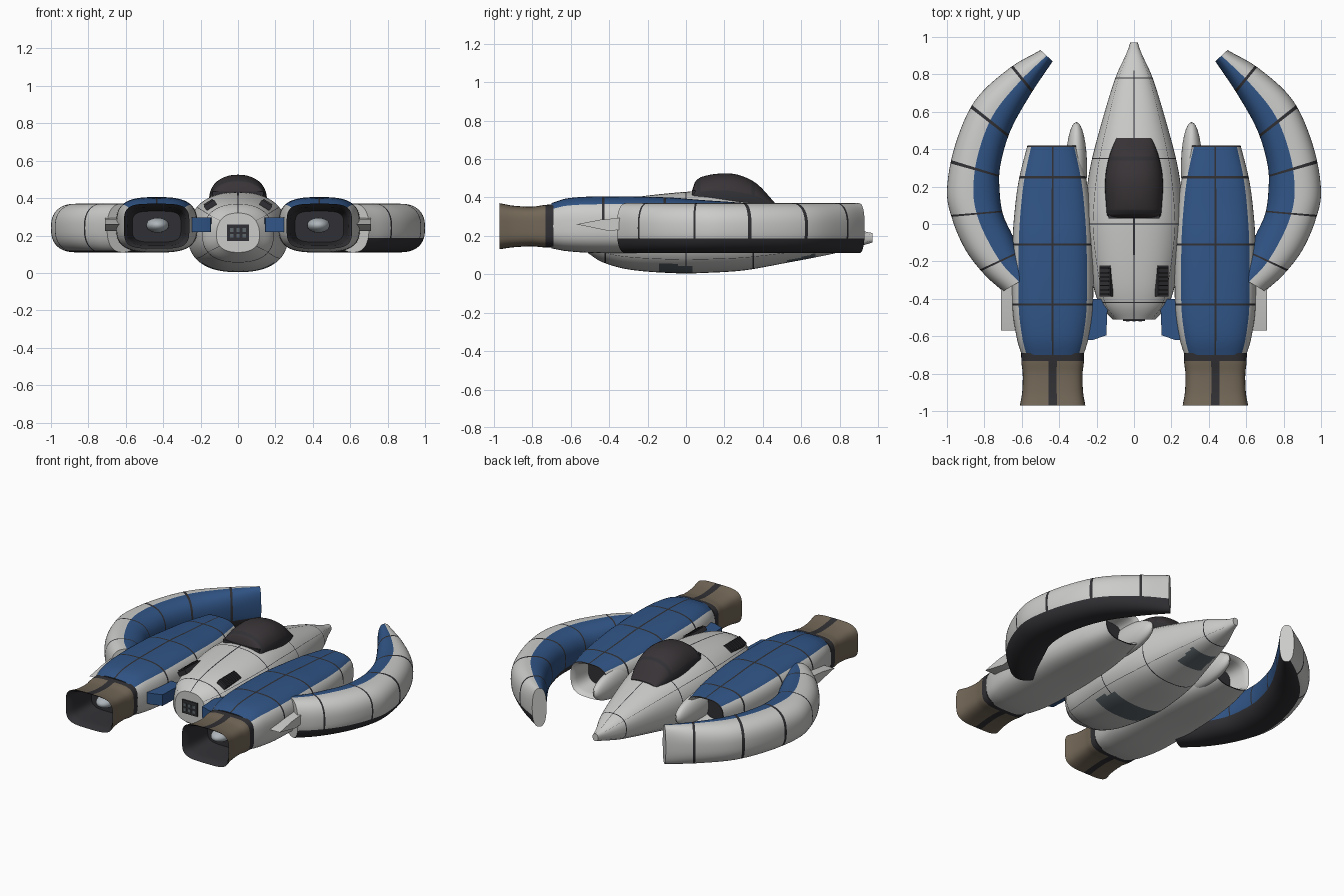
import bpy, bmesh, math
from mathutils import Matrix, Vector

old = bpy.data.objects.get("Cube")
if old:
    bpy.data.objects.remove(old)


def material(name, r, g, b):
    m = bpy.data.materials.new(name)
    m.use_nodes = True
    m.diffuse_color = (r, g, b, 1)
    m.node_tree.nodes["Principled BSDF"].inputs["Base Color"].default_value = (r, g, b, 1)
    return m


GREY = material("hull grey", 0.6, 0.6, 0.59)
BLUE = material("panel blue", 0.03, 0.09, 0.24)
DARK = material("dark trim", 0.03, 0.03, 0.035)
BROWN = material("nozzle brown", 0.17, 0.135, 0.095)
GLASS = material("canopy glass", 0.04, 0.034, 0.038)
SLATE = material("slate panel", 0.11, 0.135, 0.15)
STEEL = material("pale steel", 0.42, 0.46, 0.49)
MATS = [GREY, BLUE, DARK, BROWN, GLASS, SLATE, STEEL]


def finish(bm, name, mat=None):
    bmesh.ops.recalc_face_normals(bm, faces=bm.faces[:])
    me = bpy.data.meshes.new(name)
    bm.to_mesh(me)
    bm.free()
    for m in ([mat] if mat else MATS):
        me.materials.append(m)
    ob = bpy.data.objects.new(name, me)
    bpy.context.collection.objects.link(ob)
    bpy.ops.object.select_all(action="DESELECT")
    ob.select_set(True)
    bpy.context.view_layer.objects.active = ob
    bpy.ops.object.shade_smooth_by_angle(angle=math.radians(35))
    return ob


def sample(table, k):
    """Smooth interpolation of table rows keyed by their first value."""
    n = len(table)
    i = max(j for j in range(n - 1) if j == 0 or table[j][0] <= k + 1e-9)

    def slope(j, c):
        a, b = table[max(j - 1, 0)], table[min(j + 1, n - 1)]
        return (b[c] - a[c]) / (b[0] - a[0])
    p, q = table[i], table[i + 1]
    h = q[0] - p[0]
    t = (k - p[0]) / h
    return [(2*t**3 - 3*t*t + 1) * p[c] + (3*t*t - 2*t**3) * q[c]
            + h * ((t**3 - 2*t*t + t) * slope(i, c) + (t**3 - t*t) * slope(i + 1, c))
            for c in range(len(p))]


def keys(a, b, n, seams=(), w=0.0):
    """Even steps with a narrow pair of cuts around each seam."""
    base = [a + (b - a) * i / n for i in range(n + 1)]
    base = [k for k in base if all(abs(k - s) > w * 1.2 for s in seams)]
    return sorted(base + [s + d for s in seams for d in (-w, w)])


def near(k, seams, w):
    return any(abs(k - s) < w for s in seams)


def power(v, n):
    return math.copysign(abs(v) ** (2 / n), v)


def oval(side, cx, n):
    """Section placer for rows (y, half width, bottom, top, middle)."""
    def place(r, c, s):
        y, hw, zb, zt, zm = r
        z = zm + power(s, n) * ((zt - zm) if s > 0 else (zm - zb))
        return Vector((side * (cx + hw * power(c, n)), y, z))
    return place


def loft(name, table, ks, angles, place, rule, caps=(0, 0)):
    bm = bmesh.new()
    rings = [[bm.verts.new(place(sample(table, k), math.cos(a), math.sin(a)))
              for a in angles] for k in ks]
    m = len(angles)
    for i in range(len(ks) - 1):
        for j in range(m):
            j2 = (j + 1) % m
            f = bm.faces.new((rings[i][j], rings[i][j2], rings[i+1][j2], rings[i+1][j]))
            end = angles[j2] if j2 else angles[0] + 2 * math.pi
            f.material_index = rule((ks[i] + ks[i+1]) / 2, (angles[j] + end) / 2,
                                    f.calc_center_median())
    for ring, cap in zip((rings[0], rings[-1]), caps):
        if cap is not None:
            bm.faces.new(ring).material_index = cap
    return finish(bm, name)


def around(n, seams=(), w=0.0):
    return keys(0, 2 * math.pi, n, seams, w)[:-1]


def box(name, loc, size, mat, tilt=0.0):
    bm = bmesh.new()
    mtx = Matrix.Translation(loc) @ Matrix.Rotation(tilt, 4, "Y") @ Matrix.Diagonal((*size, 1))
    bmesh.ops.create_cube(bm, size=1, matrix=mtx)
    return finish(bm, name, mat)


def prism(name, pts, shift, mat):
    bm = bmesh.new()
    f = bm.faces.new([bm.verts.new(p) for p in pts])
    top = bmesh.ops.extrude_face_region(bm, geom=[f])["geom"]
    bmesh.ops.translate(bm, vec=shift, verts=[v for v in top if isinstance(v, bmesh.types.BMVert)])
    return finish(bm, name, mat)


def ball(name, loc, size, mat):
    bm = bmesh.new()
    mtx = Matrix.Translation(loc) @ Matrix.Diagonal((*size, 1))
    bmesh.ops.create_uvsphere(bm, u_segments=32, v_segments=20, radius=1, matrix=mtx)
    return finish(bm, name, mat)


# Central hull with seams and belly panels
hull = [(-.51, .115, .11, .32, .2), (-.44, .18, .065, .36, .2), (-.3, .225, .025, .395, .2),
        (-.05, .265, .005, .425, .2), (.1, .262, .007, .43, .2), (.3, .235, .02, .405, .2),
        (.5, .185, .055, .36, .2), (.78, .10, .11, .28, .195), (.92, .037, .15, .225, .19),
        (.97, .02, .165, .215, .19)]
ring_seams, line_seams = (-.42, 0, .35, .78), [math.radians(d) for d in (38, 90, 142, 215, 325)]


def hull_rule(k, a, p):
    if p.z < .12 and ((-.14 < k < .03 and abs(p.x) < .19) or (.52 < k < .67 and abs(p.x) < .09)):
        return 5
    return 2 if near(k, ring_seams, .003) or near(a, line_seams, .007) else 0


loft("hull", hull, keys(-.51, .97, 60, ring_seams, .003), around(64, line_seams, .007),
     oval(1, 0, 2.4), hull_rule)

# Canopy bubble with frame bars
canopy = [(.03, .14, .33, .43, .39), (.05, .146, .33, .485, .39), (.1, .15, .33, .512, .39),
          (.2, .155, .33, .525, .39), (.28, .15, .33, .515, .38), (.37, .13, .33, .47, .37),
          (.46, .095, .32, .375, .35)]
bars = (.065, .35)
loft("canopy", canopy, keys(.03, .46, 26, bars, .01), around(40), oval(1, 0, 2.2),
     lambda k, a, p: 2 if near(k, bars, .01) or math.sin(a) < .3 else 4, (2, 2))
box("canopy_sill", (0, .04, .425), (.27, .02, .02), DARK)

# Tail grille
box("tail_grille", (0, -.512, .215), (.115, .012, .09), DARK)
for x in (-.033, 0, .033):
    for z in (.198, .23):
        box("tail_grille_slot", (x, -.519, z), (.018, .004, .02), SLATE)

pod = [(-.70, .165, .135, .37, .25), (-.62, .19, .12, .395, .25), (-.45, .215, .11, .405, .25),
       (-.1, .215, .11, .40, .25), (.1, .2, .11, .385, .25), (.25, .178, .115, .375, .25),
       (.42, .135, .13, .36, .25)]
intake = [(.28, .10, .16, .33, .25), (.40, .12, .145, .345, .25), (.42, .135, .13, .36, .25)]
nozzle = [(-.97, .175, .13, .37, .25), (-.9, .163, .14, .357, .25), (-.8, .16, .145, .352, .25),
          (-.74, .167, .14, .36, .25), (-.69, .168, .14, .365, .25)]
liner = [(-.97, .175, .13, .37, .25), (-.95, .158, .145, .353, .25), (-.76, .13, .165, .33, .25)]
# Crescent wing rows: key, outer edge x y, inner edge x y
wing = [(0, .5, .93, .435, .87), (1, .67, .83, .555, .69), (2, .85, .66, .66, .5),
        (3, .957, .42, .715, .31), (4, 1, .18, .718, .17), (5, .97, .02, .70, .05),
        (6, .9, -.14, .65, -.06), (7, .8, -.27, .6, -.17), (8, .7, -.36, .53, -.26)]
pod_seams, wing_seams = (-.43, -.11, .25), (.9, 2.15, 3.35, 4.85, 6.8)
top_line, stripes = (math.pi / 2,), (math.pi / 2, math.pi * 1.5)


def pod_rule(k, a, p):
    blue = abs(math.cos(a)) < .8 and math.sin(a) > 0
    seam = (near(k, pod_seams, .006) and math.sin(a) > 0) or near(a, top_line, .004)
    return 2 if seam or k > .412 else int(blue)


for side, tag in ((1, "left_"), (-1, "right_")):
    # Engine pod, intake, nozzle
    pod_keys = keys(-.70, .42, 36, pod_seams, .006)[:-1] + [.412, .42]
    loft(tag + "engine_pod", pod, pod_keys, around(64, top_line, .004),
         oval(side, .435, 3), pod_rule, (2, None))
    loft(tag + "intake_liner", intake, keys(.28, .42, 8), around(48),
         oval(side, .435, 3), lambda k, a, p: 0, (2, None))
    loft(tag + "nozzle", nozzle, keys(-.97, -.69, 20, (-.734,), .002), around(80, stripes, .018),
         oval(side, .435, 4),
         lambda k, a, p: 2 if k > -.734 or near(a, stripes, .018) else 3, (None, 2))
    loft(tag + "nozzle_liner", liner, keys(-.97, -.76, 8), around(48),
         oval(side, .435, 4), lambda k, a, p: 2, (None, 2))
    ball(tag + "exhaust_cone", (side * .43, -.78, .255), (.06, .09, .04), STEEL)
    ball(tag + "intake_fairing", (side * .308, .30, .235), (.057, .245, .095), GREY)

    # Crescent wing: blue inside, dark keel
    def wing_place(r, c, s, side=side):
        _, ox, oy, ix, iy = r
        f = (1 + power(c, 2.5)) / 2
        return Vector((side * (ix + (ox - ix) * f), iy + (oy - iy) * f, .24 + .13 * power(s, 2.5)))

    def wing_rule(k, a, p, side=side):
        c = math.cos(a)
        if p.z < .185 and (side > 0 or c < .45):
            return 2
        if near(k, wing_seams, .035):
            return 2
        return 1 if c < 0 else 0

    loft(tag + "crescent_wing", wing, keys(0, 8, 48, wing_seams, .035), around(56),
         wing_place, wing_rule)

    # Small outer fin and inner strut
    prism(tag + "side_fin", [(side * .6, y, z) for y, z in
          ((-.57, .26), (-.4, .225), (-.32, .235), (-.32, .295), (-.44, .285))],
          (side * .112, 0, 0), GREY)
    prism(tag + "inner_strut", [(side * x, y, .22) for x, y in
          ((.14, -.40), (.148, -.595), (.22, -.62), (.3, -.62), (.3, -.40))],
          (0, 0, .075), BLUE)

    # Louvred hull vent
    tilt = side * math.radians(32)
    box(tag + "vent", (side * .148, -.305, .362), (.065, .165, .03), DARK, tilt)
    for i in range(7):
        box(tag + "vent_slat", (side * .152, -.375 + i * .023, .369), (.055, .007, .03), DARK, tilt)
